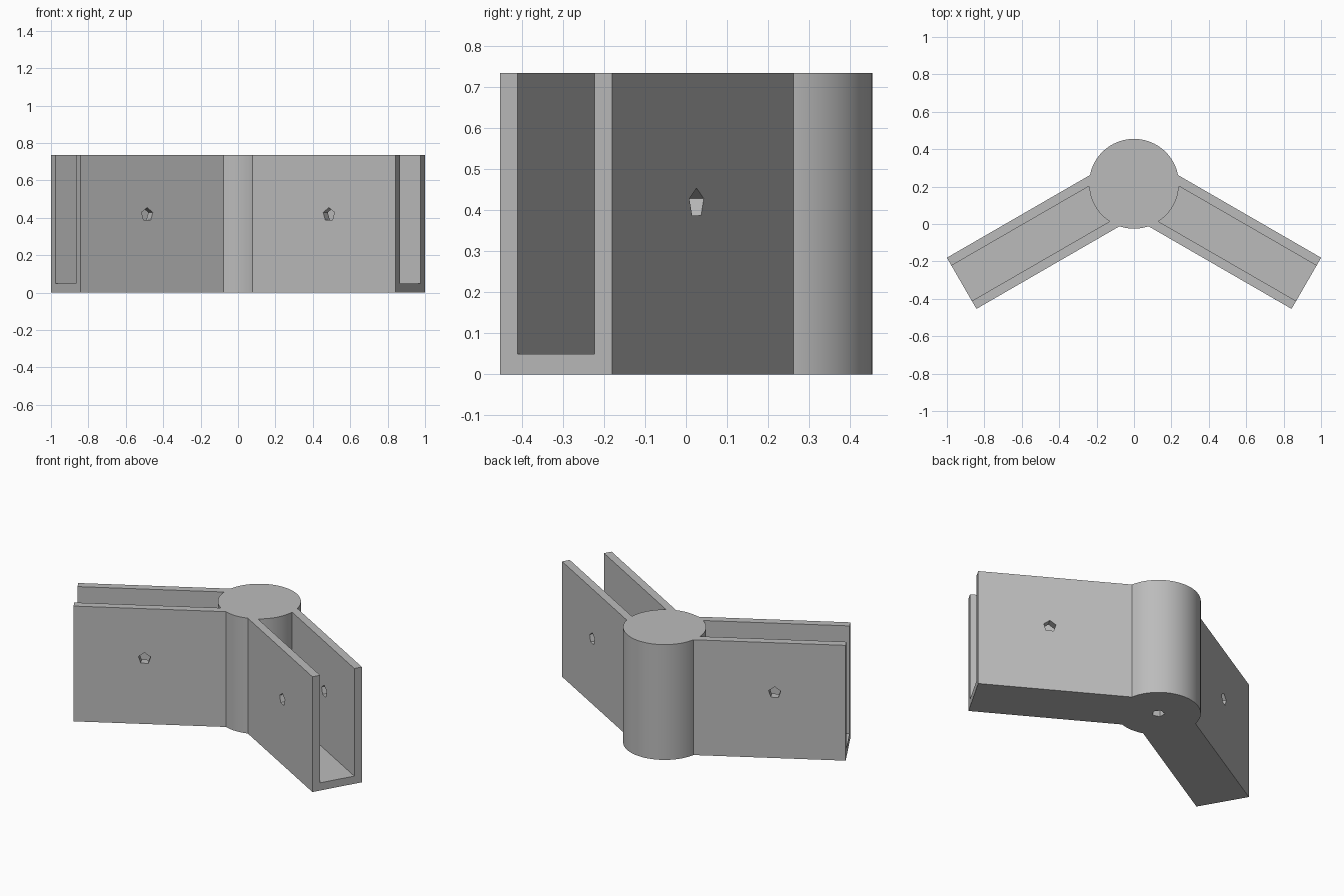
import bpy
import bmesh
from math import radians, pi
from mathutils import Matrix, Vector

HEIGHT = 0.735
HUB_Y = 0.215
HUB_R = 0.24
ARM_LEN = 1.064
HALF_W = 0.158
WALL = 0.049
HOLE_R = 0.037

cube = bpy.data.objects.get("Cube")
if cube:
    bpy.data.objects.remove(cube, do_unlink=True)

grey = bpy.data.materials.new("plain grey")
grey.use_nodes = True
colour = (0.5, 0.5, 0.5, 1)
grey.diffuse_color = colour
grey.node_tree.nodes["Principled BSDF"].inputs["Base Color"].default_value = colour


def finish(name, bm, matrix):
    bmesh.ops.recalc_face_normals(bm, faces=bm.faces)
    bm.transform(matrix)
    mesh = bpy.data.meshes.new(name)
    bm.to_mesh(mesh)
    bm.free()
    mesh.materials.append(grey)
    obj = bpy.data.objects.new(name, mesh)
    bpy.context.collection.objects.link(obj)
    return obj


def rod(name, radius, depth, sides, matrix):
    """Cylinder centred on its own origin, along local z."""
    bm = bmesh.new()
    bmesh.ops.create_cone(bm, cap_ends=True, segments=sides,
                          radius1=radius, radius2=radius, depth=depth)
    return finish(name, bm, matrix)


def channel(name, matrix):
    """Open-topped U profile swept outwards along local x."""
    inner = HALF_W - WALL
    half = [(HALF_W, 0), (HALF_W, HEIGHT), (inner, HEIGHT), (inner, WALL)]
    profile = half + [(-y, z) for y, z in reversed(half)]
    bm = bmesh.new()
    face = bm.faces.new([bm.verts.new((0, y, z)) for y, z in profile])
    swept = bmesh.ops.extrude_face_region(bm, geom=[face])["geom"]
    bmesh.ops.translate(bm, vec=(ARM_LEN, 0, 0),
                        verts=[v for v in swept if isinstance(v, bmesh.types.BMVert)])
    return finish(name, bm, matrix)


def combine(target, other, operation):
    mod = target.modifiers.new(operation, "BOOLEAN")
    mod.operation, mod.solver, mod.object = operation, "EXACT", other
    bpy.context.view_layer.objects.active = target
    bpy.ops.object.modifier_apply(modifier=mod.name)
    bpy.data.objects.remove(other, do_unlink=True)


# Central hub
centre = Matrix.Translation((0, HUB_Y, 0))
bracket = rod("corner_bracket", HUB_R, HEIGHT, 96,
              centre @ Matrix.Translation((0, 0, HEIGHT / 2)))

# Two channel arms, each with a five-sided screw hole through both walls
for side, angle in (("left", radians(-30)), ("right", radians(210))):
    frame = centre @ Matrix.Rotation(angle, 4, "Z")
    arm = channel(side + "_arm", frame)
    # Local axis across the arm, one corner pointing down
    drill = Matrix((Vector((1, 0, 0)), Vector((0, 0, -1)),
                    Vector((0, 1, 0)))).to_4x4()
    corner_down = Matrix.Rotation(pi / 2, 4, "Z")
    place = frame @ Matrix.Translation((0.652, 0, 0.417)) @ drill
    bm = bmesh.new()
    bmesh.ops.create_cone(bm, cap_ends=True, segments=5, radius1=HOLE_R,
                          radius2=HOLE_R, depth=0.5)
    # Turn the corner at the lowest point of the cutter
    tip = bm.verts[:][0].co.xy.normalized()
    spin = Vector((0, 1)).angle_signed(tip)
    cutter = finish("hole_cutter", bm, place @ Matrix.Rotation(spin, 4, "Z"))
    combine(arm, cutter, "DIFFERENCE")
    combine(bracket, arm, "UNION")

# Blind screw hole in the underside of the hub
cutter = rod("hub_hole_cutter", HOLE_R, 1.0, 5,
             centre @ Matrix.Rotation(-pi / 2, 4, "Z"))
combine(bracket, cutter, "DIFFERENCE")

# Round hub stays smooth, corners stay crisp
bpy.ops.object.select_all(action="DESELECT")
bracket.select_set(True)
bpy.context.view_layer.objects.active = bracket
bpy.ops.object.shade_smooth_by_angle(angle=radians(30))
